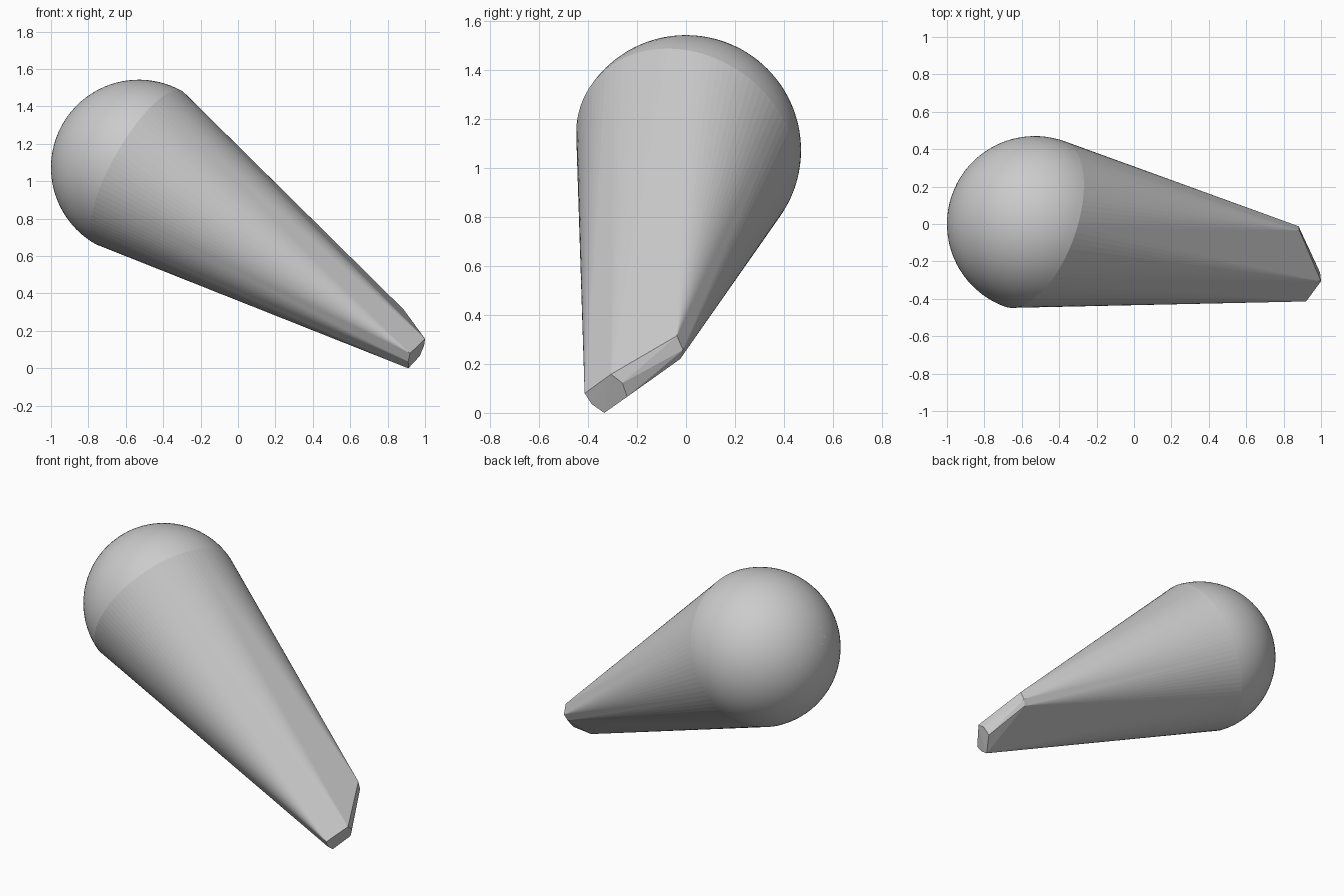
import bpy, bmesh
from mathutils import Vector, Matrix

cube = bpy.data.objects.get("Cube")
if cube:
    bpy.data.objects.remove(cube, do_unlink=True)

grey = bpy.data.materials.new("plain grey")
grey.use_nodes = True
colour = (0.6, 0.6, 0.6, 1)
grey.diffuse_color = colour
grey.node_tree.nodes["Principled BSDF"].inputs["Base Color"].default_value = colour

CENTRE = Vector((-0.53, 0, 1.073))
RADIUS = 0.47
AXIS = Vector((0.83, -0.30, -0.47)).normalized()

# Corners of the cut end and of the bevelled strip beside it
END = [(0.92, -0.414, 0.08), (0.91, -0.385, 0.036), (0.911, -0.334, 0.0),
       (0.972, -0.24, 0.066), (0.995, -0.26, 0.122), (1.0, -0.306, 0.158)]
STRIP = [(0.885, -0.037, 0.315), (0.88, -0.012, 0.257), (0.862, -0.024, 0.22)]

# Hemisphere facing away from the narrow end
bm = bmesh.new()
bmesh.ops.create_uvsphere(bm, u_segments=96, v_segments=48, radius=RADIUS)
bmesh.ops.delete(bm, geom=[v for v in bm.verts if v.co.z > 0.001], context='VERTS')
turn = AXIS.to_track_quat('Z', 'Y').to_matrix().to_4x4()
bmesh.ops.transform(bm, matrix=Matrix.Translation(CENTRE) @ turn, verts=bm.verts)

# Wrap hemisphere and narrow end in one tapered skin
bmesh.ops.delete(bm, geom=bm.edges[:], context='EDGES_FACES')
for p in END + STRIP:
    bm.verts.new(p)
hull = bmesh.ops.convex_hull(bm, input=bm.verts[:])
spare = {g for g in hull["geom_interior"] + hull["geom_unused"]
         if isinstance(g, bmesh.types.BMVert)}
bmesh.ops.delete(bm, geom=list(spare), context='VERTS')
bmesh.ops.recalc_face_normals(bm, faces=bm.faces[:])

# Dome is smooth, tapered sides and end stay crisp
for f in bm.faces:
    f.smooth = all((v.co - CENTRE).dot(AXIS) < 0.005 for v in f.verts)
for e in bm.edges:
    if len({f.smooth for f in e.link_faces}) > 1:
        e.smooth = False

mesh = bpy.data.meshes.new("tapered_body")
bm.to_mesh(mesh)
bm.free()
mesh.materials.append(grey)
body = bpy.data.objects.new("tapered_body", mesh)
bpy.context.collection.objects.link(body)
